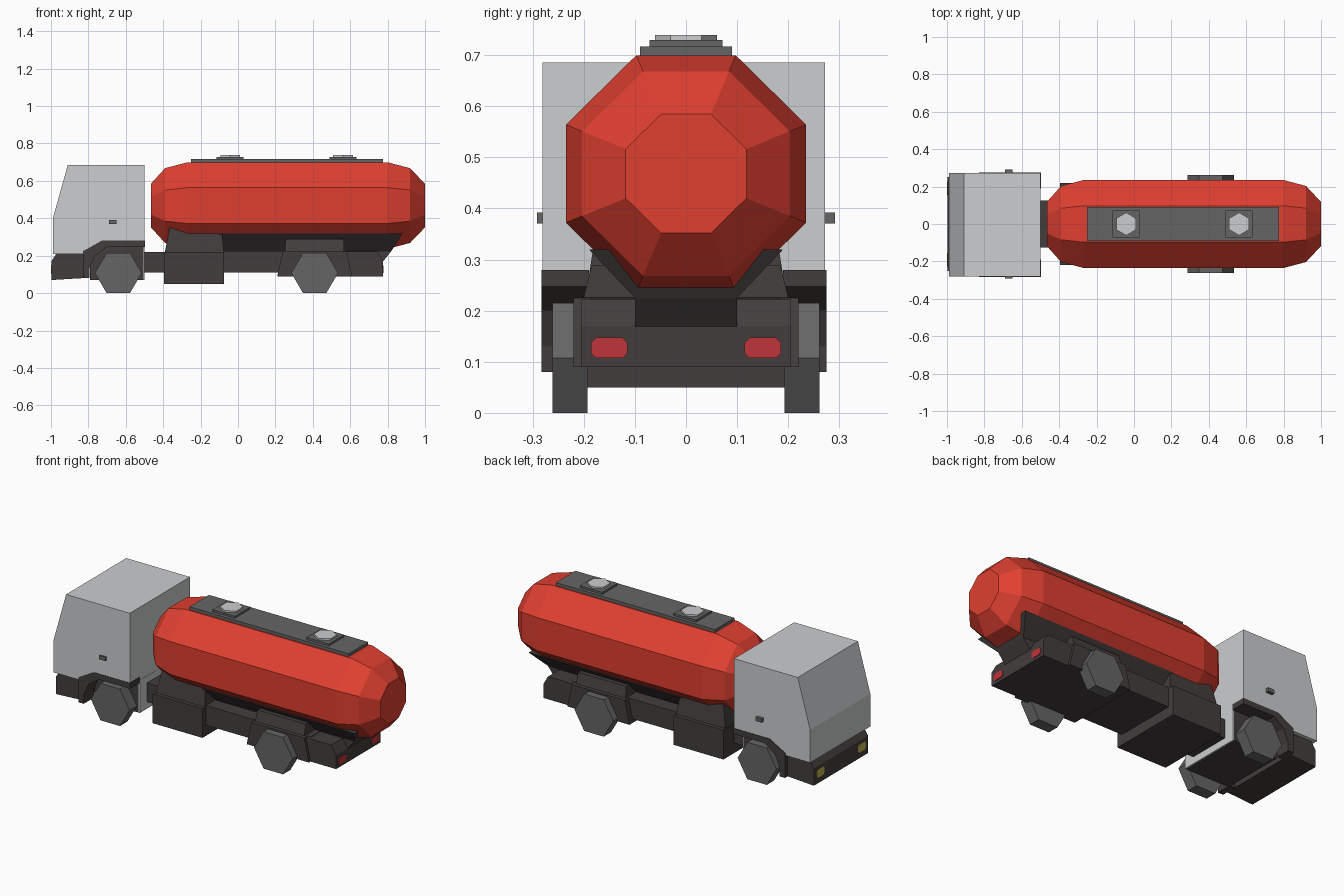
import bpy, bmesh, math

if "Cube" in bpy.data.objects:
    bpy.data.objects.remove(bpy.data.objects["Cube"])


def material(name, rgb):
    m = bpy.data.materials.new(name)
    m.diffuse_color = (*rgb, 1)
    m.use_nodes = True
    m.node_tree.nodes["Principled BSDF"].inputs["Base Color"].default_value = m.diffuse_color
    return m


RED = material("tank red", (0.74, 0.05, 0.03))
WHITE = material("cab light grey", (0.60, 0.61, 0.62))
GREY = material("mid grey", (0.13, 0.13, 0.13))
DARK = material("chassis dark grey", (0.055, 0.048, 0.046))
LAMP_RED = material("tail lamp red", (0.52, 0.035, 0.04))
LAMP_YELLOW = material("headlamp yellow", (0.55, 0.45, 0.08))


def loft(name, rings, mat):
    """Skin between rings of points that all have the same count, capped at both ends."""
    bm = bmesh.new()
    vs = [[bm.verts.new(p) for p in ring] for ring in rings]
    n = len(vs[0])
    for a, b in zip(vs, vs[1:]):
        for i in range(n):
            j = (i + 1) % n
            bm.faces.new((a[i], a[j], b[j], b[i]))
    bm.faces.new(vs[0][::-1])
    bm.faces.new(vs[-1])
    bmesh.ops.recalc_face_normals(bm, faces=bm.faces)
    me = bpy.data.meshes.new(name)
    bm.to_mesh(me)
    bm.free()
    me.materials.append(mat)
    ob = bpy.data.objects.new(name, me)
    bpy.context.collection.objects.link(ob)
    return ob


def profile(name, pts, y0, y1, mat):
    """Side outline (x, z) extruded across the width."""
    return loft(name, [[(x, y, z) for x, z in pts] for y in (y0, y1)], mat)


def stack(name, layers, mat):
    """Layers (z, x0, x1, half width) joined bottom to top."""
    return loft(name, [[(x0, -h, z), (x1, -h, z), (x1, h, z), (x0, h, z)]
                       for z, x0, x1, h in layers], mat)


def box(name, x0, x1, y0, y1, z0, z1, mat):
    return profile(name, [(x0, z0), (x1, z0), (x1, z1), (x0, z1)], y0, y1, mat)


# Cab with slanted windscreen and a light rear panel reaching down
profile("cab", [(-0.99, 0.21), (-0.99, 0.40), (-0.91, 0.685), (-0.5, 0.685),
                (-0.5, 0.25), (-0.73, 0.25), (-0.82, 0.21)], -0.281, 0.272, WHITE)
box("cab_rear_panel", -0.506, -0.499, -0.19, 0.19, 0.07, 0.26, WHITE)
box("cab_underbody", -0.79, -0.506, -0.19, 0.19, 0.07, 0.255, DARK)

# Front bumper
profile("bumper", [(-0.998, 0.07), (-0.998, 0.17), (-0.97, 0.212), (-0.83, 0.212),
                   (-0.83, 0.08)], -0.25, 0.25, DARK)

for s, side in ((-1, "right"), (1, "left")):
    # Front wheel arch and door handle
    arch = [(-0.83, 0.08), (-0.83, 0.225), (-0.80, 0.24), (-0.73, 0.28), (-0.497, 0.28),
            (-0.497, 0.247), (-0.70, 0.247), (-0.765, 0.20), (-0.795, 0.13), (-0.795, 0.08)]
    profile("front_arch_" + side, arch, s * 0.19, s * 0.279 - 0.004, DARK)
    box("handle_" + side, -0.69, -0.65, s * 0.26, s * 0.291, 0.37, 0.392, GREY)

    # Six-sided wheels
    for cx, which in ((-0.64, "front"), (0.41, "rear")):
        hexagon = [(cx + 0.125 * math.cos(math.radians(60 * k)),
                    0.1075 + 0.124 * math.sin(math.radians(60 * k))) for k in range(6)]
        profile(which + "_wheel_" + side, hexagon, s * 0.193, s * 0.261, GREY)

    # Lamps: thin plates with chamfered corners
    outline = [(-0.036, -0.01), (-0.026, -0.02), (0.026, -0.02), (0.036, -0.01),
               (0.036, 0.01), (0.026, 0.02), (-0.026, 0.02), (-0.036, 0.01)]
    for name, x, yc, k, mat in (("headlamp_", -1.0, 0.19, 1.2, LAMP_YELLOW),
                                ("tail_lamp_", 0.774, 0.15, 1.0, LAMP_RED)):
        loft(name + side, [[(x + dx, s * yc + a, 0.127 + b * k) for a, b in outline]
                           for dx in (0, 0.005)], mat)

# Chassis, side tank box and tank supports
box("front_frame", -0.5, -0.38, -0.125, 0.125, 0.11, 0.22, DARK)
box("main_frame", -0.08, 0.60, -0.185, 0.185, 0.11, 0.225, DARK)
box("side_box", -0.395, -0.075, -0.22, 0.22, 0.05, 0.22, DARK)
stack("front_saddle", [(0.215, -0.392, -0.075, 0.198), (0.352, -0.365, -0.09, 0.177)], DARK)
stack("tank_cradle", [(0.15, -0.1, 0.76, 0.10), (0.225, -0.1, 0.82, 0.10),
                      (0.32, -0.1, 0.88, 0.19)], DARK)

# Rear wheel housing and tail block
stack("rear_fender", [(0.09, 0.21, 0.61, 0.22), (0.225, 0.24, 0.58, 0.22),
                      (0.226, 0.25, 0.568, 0.20), (0.288, 0.255, 0.565, 0.185)], DARK)
profile("tail_block", [(0.58, 0.09), (0.775, 0.09), (0.775, 0.17), (0.745, 0.222),
                       (0.58, 0.222)], -0.205, 0.205, DARK)

# Eight-sided tank with stepped rounded ends
rings = []
for x, r in ((-0.466, 0.118), (-0.39, 0.203), (-0.27, 0.235),
             (0.80, 0.235), (0.92, 0.203), (1.0, 0.118)):
    R = r / math.cos(math.pi / 8)
    rings.append([(x, R * math.cos(math.pi / 8 + k * math.pi / 4),
                   0.468 + R * 0.985 * math.sin(math.pi / 8 + k * math.pi / 4)) for k in range(8)])
loft("tank", rings, RED)

# Walkway and hatches
box("walkway", -0.25, 0.775, -0.09, 0.09, 0.69, 0.717, GREY)
for n, cx in enumerate((-0.042, 0.562)):
    box(f"hatch_base_{n}", cx - 0.072, cx + 0.072, -0.071, 0.071, 0.71, 0.729, GREY)
    loft(f"hatch_lid_{n}", [[(cx + 0.061 * math.sin(k * math.pi / 3),
                              0.061 * math.cos(k * math.pi / 3), z) for k in range(6)]
                            for z in (0.725, 0.739)], WHITE)
